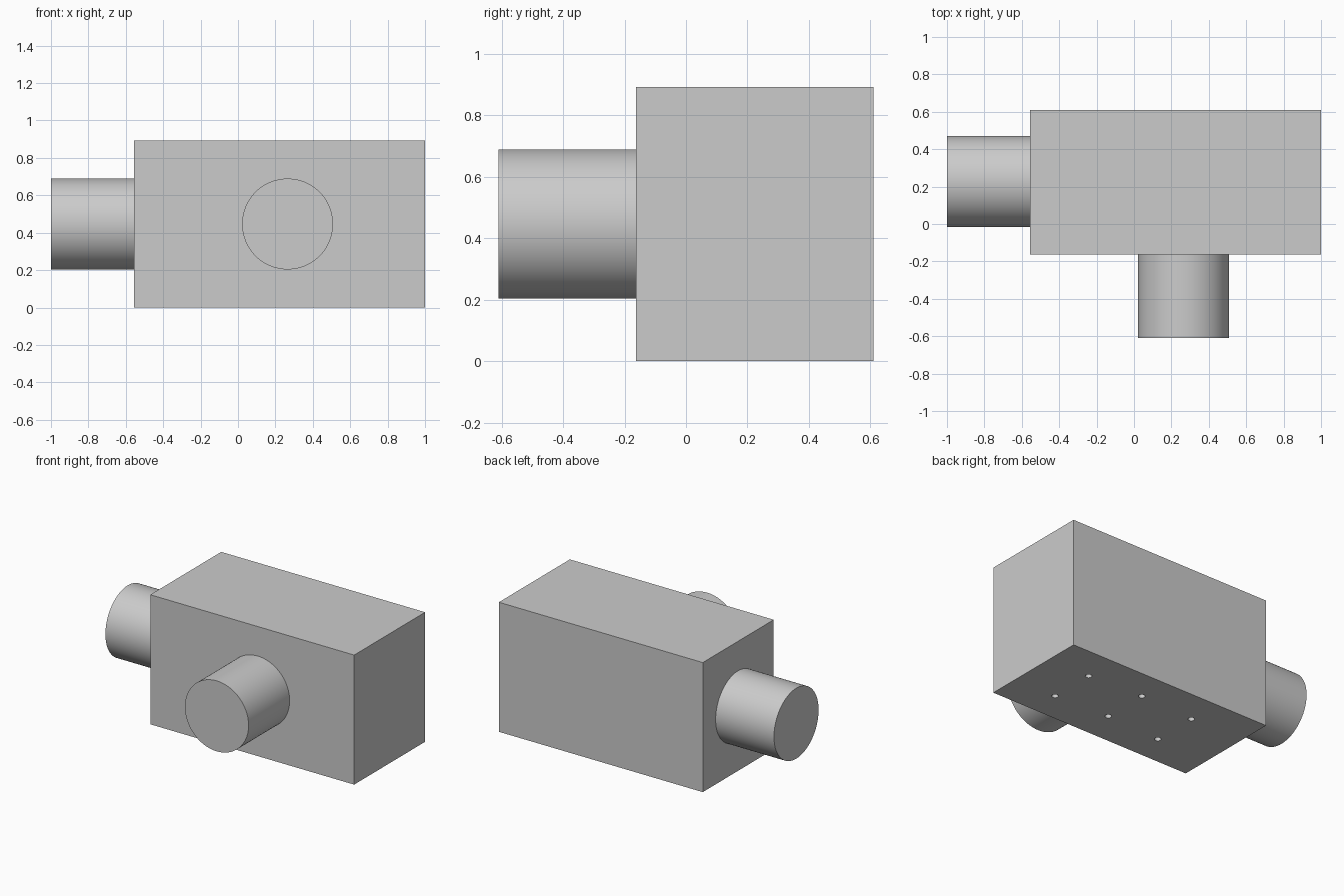
import bpy
import bmesh
from math import pi, radians
from mathutils import Matrix, Vector

if "Cube" in bpy.data.objects:
    bpy.data.objects.remove(bpy.data.objects["Cube"], do_unlink=True)

grey = bpy.data.materials.new("light_grey")
grey.use_nodes = True
grey.diffuse_color = (0.6, 0.6, 0.6, 1)
grey.node_tree.nodes["Principled BSDF"].inputs["Base Color"].default_value = (0.6, 0.6, 0.6, 1)


def make_object(name, bm):
    mesh = bpy.data.meshes.new(name)
    bm.to_mesh(mesh)
    bm.free()
    mesh.materials.append(grey)
    obj = bpy.data.objects.new(name, mesh)
    bpy.context.collection.objects.link(obj)
    return obj


def add_cylinder(bm, start, end, radius, sides):
    start, end = Vector(start), Vector(end)
    axis = end - start
    turn = axis.to_track_quat('Z', 'Y').to_matrix().to_4x4()
    bmesh.ops.create_cone(bm, cap_ends=True, segments=sides, radius1=radius,
                          radius2=radius, depth=axis.length,
                          matrix=Matrix.Translation((start + end) / 2) @ turn)


def smooth(obj):
    bpy.ops.object.select_all(action='DESELECT')
    obj.select_set(True)
    bpy.context.view_layer.objects.active = obj
    bpy.ops.object.shade_smooth_by_angle(angle=radians(30))


# Housing block
LEFT, RIGHT, FRONT, BACK, TOP = 1.0, -0.555, -0.163, 0.61, 0.893
bm = bmesh.new()
size = Vector((LEFT - RIGHT, BACK - FRONT, TOP))
centre = Vector((LEFT + RIGHT, FRONT + BACK, TOP)) / 2
bmesh.ops.create_cube(bm, size=1, matrix=Matrix.Translation(centre) @ Matrix.Diagonal(size).to_4x4())
housing = make_object("housing", bm)

# Blind mounting holes in the underside, two rows of three
bm = bmesh.new()
for x, shift in ((0.68, 0), (0.267, 0.02), (-0.15, 0)):
    for y in (0.05, 0.373):
        add_cylinder(bm, (x, y + shift, -0.05), (x, y + shift, 0.12), 0.021, 32)
cutter = make_object("hole_cutter", bm)
cutter.hide_render = True
holes = housing.modifiers.new("mounting_holes", 'BOOLEAN')
holes.operation = 'DIFFERENCE'
holes.solver = 'EXACT'
holes.object = cutter
bpy.context.view_layer.objects.active = housing
bpy.ops.object.modifier_apply(modifier=holes.name)
bpy.data.objects.remove(cutter, do_unlink=True)
smooth(housing)

# Round ports on the right end and the front
MID = TOP / 2
for name, start, end in (
    ("right_port", (RIGHT + 0.01, 0.227, MID), (-1, 0.227, MID)),
    ("front_port", (0.265, FRONT + 0.01, MID), (0.265, -0.61, MID)),
):
    bm = bmesh.new()
    add_cylinder(bm, start, end, 0.243, 96)
    smooth(make_object(name, bm))
